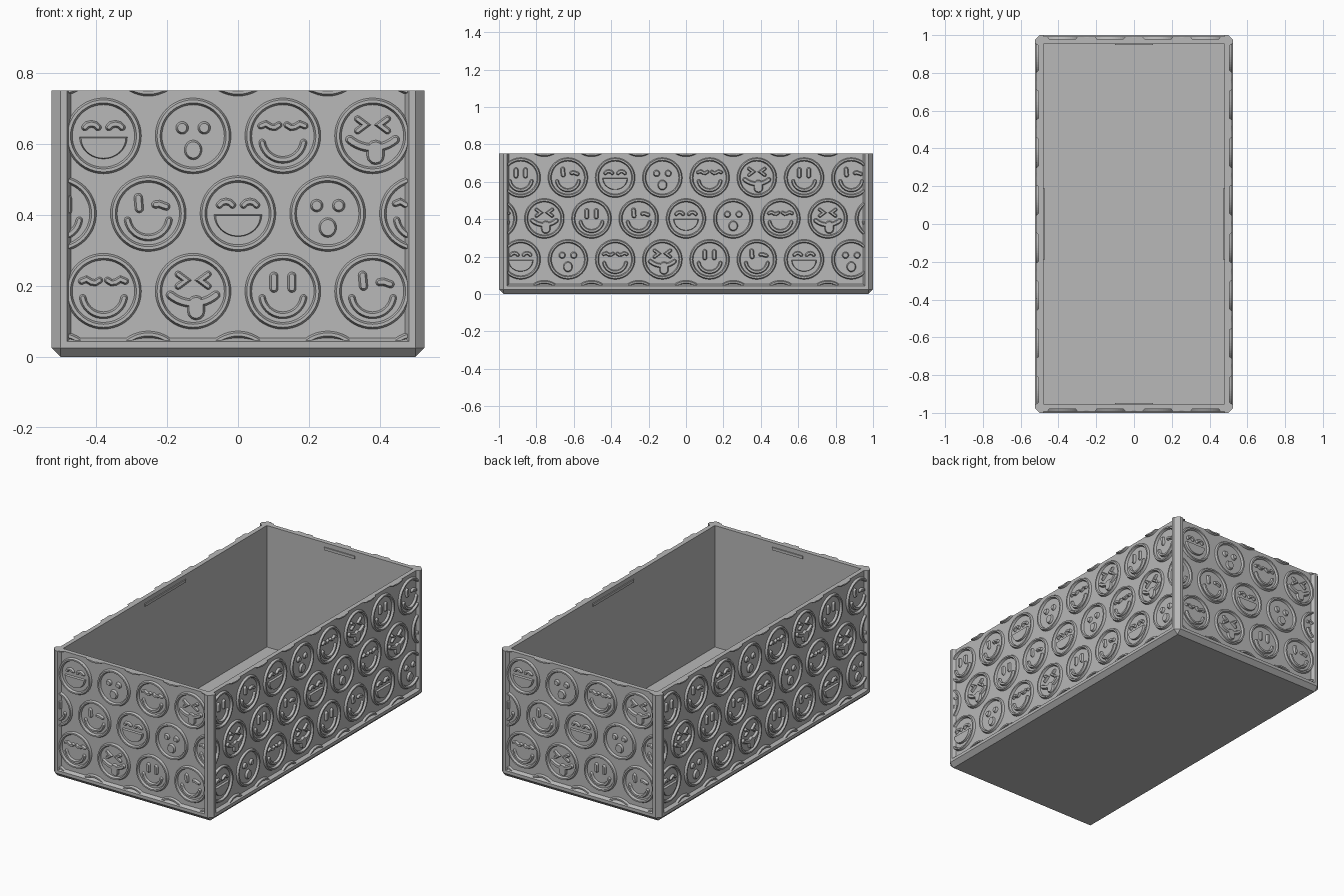
import bpy, bmesh
from math import sin, cos, pi, radians
from mathutils import Matrix, Vector

if "Cube" in bpy.data.objects:
    bpy.data.objects.remove(bpy.data.objects["Cube"])

grey = bpy.data.materials.new("plain grey")
grey.use_nodes = True
grey.diffuse_color = (0.48, 0.48, 0.48, 1)
grey.node_tree.nodes["Principled BSDF"].inputs["Base Color"].default_value = grey.diffuse_color

HX, HY, H = 0.525, 1.0, 0.75      # half width, half length, height
CH, RECESS, WALL = 0.025, 0.02, 0.046
RELIEF = 0.0125
PITCH = 0.2525
U = 1 / 355                        # drawing unit of the smiling discs


def finish(bm, name):
    bmesh.ops.recalc_face_normals(bm, faces=bm.faces)
    mesh = bpy.data.meshes.new(name)
    bm.to_mesh(mesh)
    bm.free()
    mesh.materials.append(grey)
    ob = bpy.data.objects.new(name, mesh)
    bpy.context.collection.objects.link(ob)
    return ob


def hull(points, name, matrix=Matrix()):
    bm = bmesh.new()
    for p in points:
        bm.verts.new(matrix @ Vector(p))
    res = bmesh.ops.convex_hull(bm, input=bm.verts)
    bmesh.ops.dissolve_limit(bm, angle_limit=radians(1), verts=bm.verts, edges=bm.edges)
    return finish(bm, name)


def box(x, y, z0, z1, name, matrix=Matrix()):
    return hull([(a, b, c) for a in x for b in y for c in (z0, z1)], name, matrix)


def subtract(ob, cutter):
    mod = ob.modifiers.new("cut", "BOOLEAN")
    mod.operation, mod.solver, mod.object = "DIFFERENCE", "EXACT", cutter
    bpy.context.view_layer.objects.active = ob
    bpy.ops.object.modifier_apply(modifier=mod.name)
    bpy.data.objects.remove(cutter)


# Outer block with chamfered upright corners and chamfered foot
pts = []
for sx in (-1, 1):
    for sy in (-1, 1):
        pts.append((sx * (HX - CH), sy * (HY - CH), 0))
        for z in (CH, H):
            pts += [(sx * (HX - CH), sy * HY, z), (sx * HX, sy * (HY - CH), z)]
body = hull(pts, "box_body")

# Hollow inside
ix, iy = HX - WALL, HY - WALL
subtract(body, box((-ix, ix), (-iy, iy), CH + 0.005, 1, "cavity_cutter"))


# Relief drawing: outlines in (u, v), u along the wall and v upward
def arc(cx, cy, rx, ry, a0, a1, n):
    return [Vector((cx + rx * cos(radians(a0 + (a1 - a0) * i / n)),
                    cy + ry * sin(radians(a0 + (a1 - a0) * i / n)))) for i in range(n + 1)]


def outline(path, r):
    path = [Vector(p) for p in path]
    dirs = [(b - a).normalized() for a, b in zip(path, path[1:])]
    left, right = [], []
    for i, p in enumerate(path):
        a, b = dirs[max(i - 1, 0)], dirs[min(i, len(dirs) - 1)]
        t = (a + b) / (1 + a.dot(b))
        n = Vector((-t.y, t.x)) * r
        left.append(p + n)
        right.append(p - n)

    def cap(p, d):
        n = Vector((-d.y, d.x))
        return [p + r * (cos(a) * n + sin(a) * d) for a in (pi * k / 6 for k in range(1, 6))]
    return left + cap(path[-1], dirs[-1]) + right[::-1] + cap(path[0], -dirs[0])


def stroke(path, r):
    return outline(path, r), outline(path, r - min(2, r * 0.5))


def plate(loop, bevel=2):
    mid = sum(loop, Vector((0, 0))) / len(loop)
    size = max((p - mid).length for p in loop)
    return loop, [mid + (p - mid) * (1 - bevel / size) for p in loop]


def pair(path, r):
    return [stroke([(s * x, y) for x, y in path], r) for s in (-1, 1)]


def dot(x, y, rx, ry):
    return plate(arc(x, y, rx, ry, 0, 345, 23))


smile = stroke(arc(0, -3, 21, 21, 190, 350, 18), 3.6)
tall_eye = [(9, 3), (9, 15)]
arch_eye = [(5.5, 8.5), (8, 11), (12, 12), (16, 11), (18.5, 8.5)]
sleepy_eye = [(4, 11), (8, 8.5), (12, 9), (17, 12), (22, 10)]
squint_eye = [(15, 17), (7, 11), (15, 5)]
FACES = [
    pair(tall_eye, 4.5) + [smile],
    [stroke([(-9, 5), (-10, 16)], 4.5), stroke([(7, 9), (11, 9.5), (15, 8), (18, 7)], 4), smile],
    pair(arch_eye, 3.6) + [plate(arc(0, -1, 24, 22, 180, 360, 24))],
    [dot(-11, 8, 6.5, 6.5), dot(11, 8, 6.5, 6.5), dot(0, -14, 9, 10)],
    pair(sleepy_eye, 3.4) + [smile],
    pair(squint_eye, 3.4) + [stroke(arc(0, 20, 34, 32, 228, 312, 12), 4.5),
                             stroke([(3, -13), (3, -20)], 9)],
]


def bridge(bm, a, b):
    n = len(a)
    for i in range(n):
        j = (i + 1) % n
        bm.faces.new((a[i], a[j], b[j], b[i]))


def loop_verts(bm, loop, centre, y):
    return [bm.verts.new((centre[0] + p.x * U, y, centre[1] + p.y * U)) for p in loop]


def emblems(half, depth, first, count, matrix, name):
    low, high = -depth + RECESS + 0.001, -depth + RECESS - RELIEF
    bm = bmesh.new()
    for row in range(-1, 4):
        cols = count + row % 2
        for k in range(cols):
            centre = ((k - (cols - 1) / 2) * PITCH, 0.622 - row * PITCH * 0.866)
            # Round rim with bevelled edges
            rim = [loop_verts(bm, arc(0, 0, r, r, 0, 352.5, 47), centre, y)
                   for r, y in ((38, low), (36, high), (33, high), (31, low))]
            for i in range(4):
                bridge(bm, rim[i], rim[(i + 1) % 4])
            # Eyes and mouth
            if 0 <= row <= 2:
                for base, top in FACES[(first + 4 * row + k) % 6]:
                    a, b = loop_verts(bm, base, centre, low), loop_verts(bm, top, centre, high)
                    bridge(bm, a, b)
                    bm.faces.new(a)
                    bm.faces.new(b)
    # Trim to the panel and close the cut ends
    side = half - 0.045
    for co, no in (((side, 0, 0), (1, 0, 0)), ((-side, 0, 0), (-1, 0, 0)),
                   ((0, 0, H), (0, 0, 1)), ((0, 0, 0.045), (0, 0, -1))):
        bmesh.ops.bisect_plane(bm, geom=bm.verts[:] + bm.edges[:] + bm.faces[:],
                               plane_co=co, plane_no=no, clear_outer=True)
        bmesh.ops.holes_fill(bm, edges=[e for e in bm.edges if e.is_boundary], sides=0)
    bm.transform(matrix)
    finish(bm, name)


# Four walls: sunken panel, raised discs and inner snap ridge
walls = (("front", HX, HY, 2, 4), ("right", HY, HX, 0, 8),
         ("back", HX, HY, 2, 4), ("left", HY, HX, 0, 8))
for i, (side, half, depth, first, count) in enumerate(walls):
    turn = Matrix.Rotation(i * pi / 2, 4, "Z")
    cutter = []
    for d in (-RECESS, RECESS):
        w, z = half - 0.043 - 0.6 * d, 0.043 + 0.5 * d
        cutter += [(s * w, -depth + d, h) for s in (-1, 1) for h in (z, 1)]
    subtract(body, hull(cutter, "panel_cutter", turn))
    emblems(half, depth, first, count, turn, side + "_discs")
    ridge, inner = half * 0.19, -depth + WALL
    box((-ridge, ridge), (inner - 0.005, inner + 0.006), 0.708, 0.724, side + "_snap_ridge", turn)
